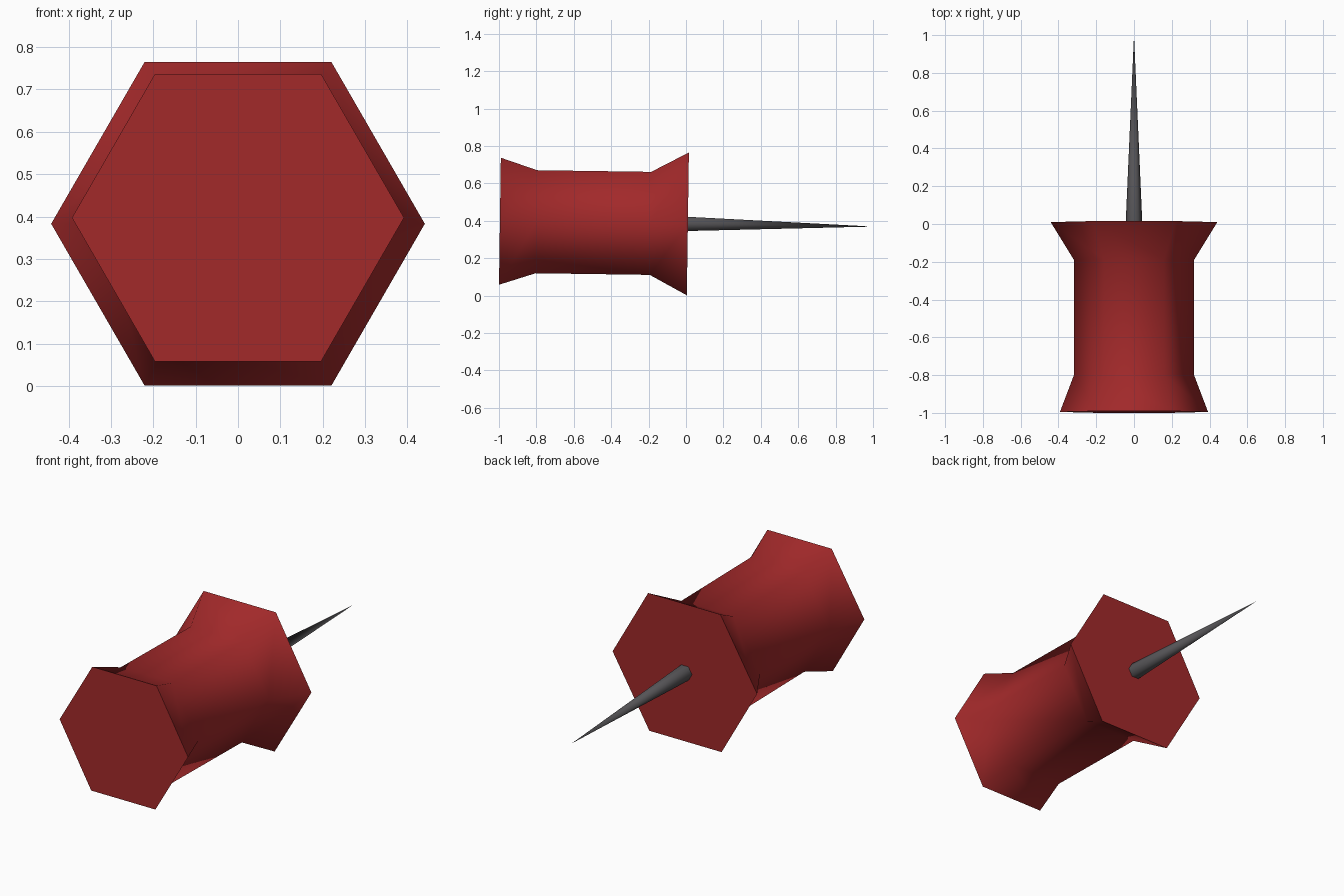
import bpy, bmesh, math
from mathutils import Vector

if "Cube" in bpy.data.objects:
    bpy.data.objects.remove(bpy.data.objects["Cube"])

TILT = math.radians(0.82)
AXIS = Vector((0, math.cos(TILT), -math.sin(TILT)))   # along the pin
UP = Vector((0, math.sin(TILT), math.cos(TILT)))
RIGHT = Vector((1, 0, 0))
ORIGIN = Vector((0, 0.01, 0.383))                     # centre of the collar face


def material(name, rgb):
    m = bpy.data.materials.new(name)
    m.diffuse_color = (*rgb, 1)
    m.use_nodes = True
    m.node_tree.nodes["Principled BSDF"].inputs["Base Color"].default_value = m.diffuse_color
    return m


def hex_lathe(name, profile, mat):
    """Six-sided body from (distance along axis, corner radius) points; radius 0 makes a tip."""
    bm = bmesh.new()
    rings = []
    for d, r in profile:
        c = ORIGIN + AXIS * d
        if r == 0:
            rings.append([bm.verts.new(c)] * 6)
        else:
            rings.append([bm.verts.new(c + RIGHT * r * math.cos(i * math.pi / 3)
                                       + UP * r * math.sin(i * math.pi / 3)) for i in range(6)])
    for a, b in zip(rings, rings[1:]):
        for i in range(6):
            j = (i + 1) % 6
            vs = [a[i], a[j], b[j], b[i]]
            bm.faces.new(list(dict.fromkeys(vs)))
    for ring in (rings[0], rings[-1]):
        if len(set(ring)) == 6:
            bm.faces.new(ring)
    bmesh.ops.recalc_face_normals(bm, faces=bm.faces)
    me = bpy.data.meshes.new(name)
    bm.to_mesh(me)
    bm.free()
    me.materials.append(mat)
    ob = bpy.data.objects.new(name, me)
    bpy.context.collection.objects.link(ob)
    bpy.ops.object.select_all(action='DESELECT')
    ob.select_set(True)
    bpy.context.view_layer.objects.active = ob
    bpy.ops.object.shade_smooth_by_angle(angle=math.radians(80))
    return ob


red = material("red plastic", (0.36, 0.022, 0.023))
grey = material("dark steel", (0.09, 0.087, 0.093))

# flared grip with a wide collar
hex_lathe("grip", [(-1.005, 0.392), (-0.81, 0.318), (-0.2, 0.318), (0, 0.441)], red)
# needle
hex_lathe("needle", [(-0.005, 0.044), (0.99, 0)], grey)
